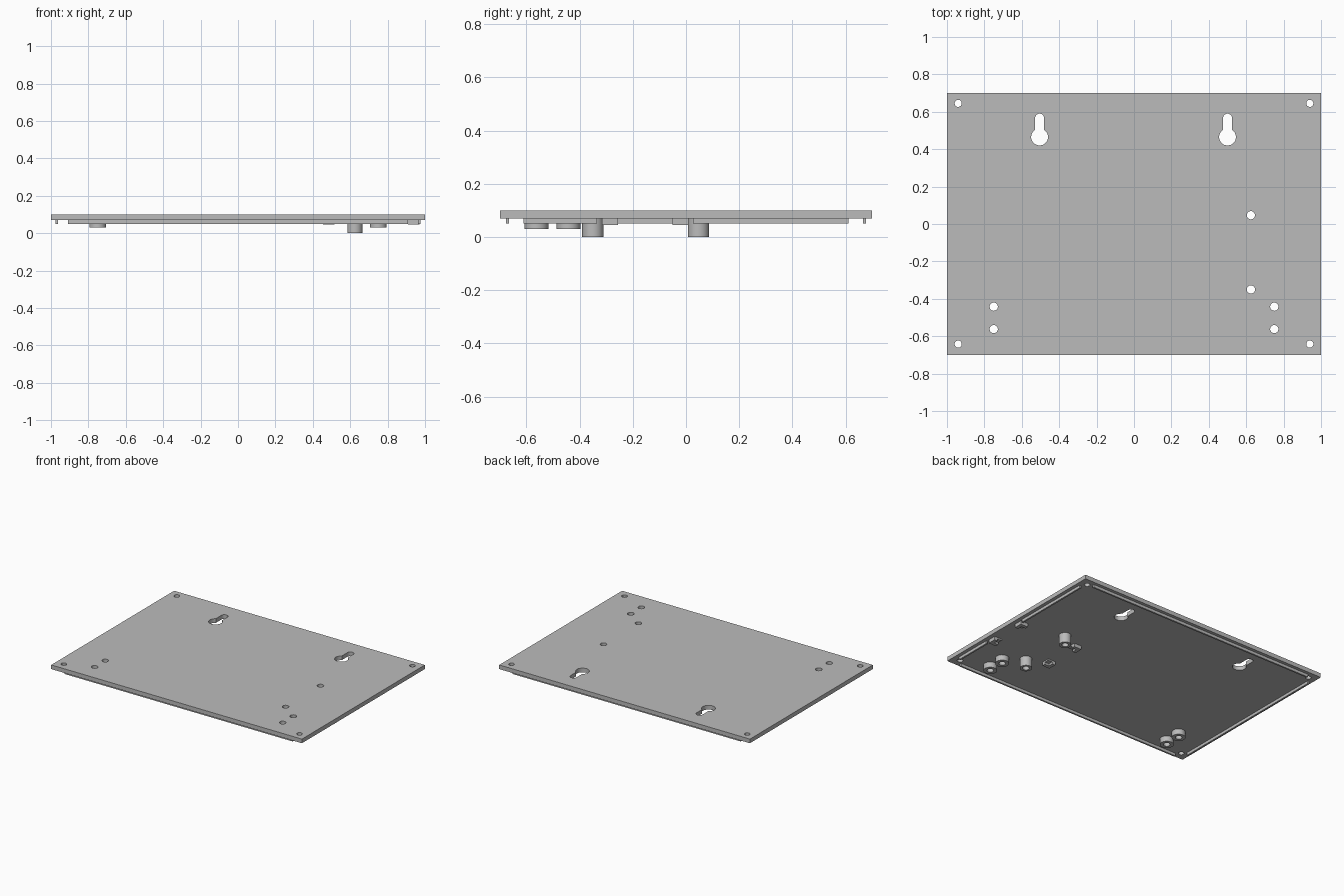
import bpy
import bmesh
from math import pi, sin, cos, asin, radians

cube = bpy.data.objects.get("Cube")
if cube:
    bpy.data.objects.remove(cube, do_unlink=True)

grey = bpy.data.materials.new("plain grey")
grey.use_nodes = True
colour = (0.5, 0.5, 0.5, 1)
grey.diffuse_color = colour
grey.node_tree.nodes["Principled BSDF"].inputs["Base Color"].default_value = colour

TOP, UNDER = 0.1, 0.07


def arc(x, y, r, start=0, end=2 * pi, n=32):
    """Points on an arc; a full turn leaves out the repeated end point."""
    count = n if end - start > 6.28 else n + 1
    return [(x + r * cos(start + (end - start) * i / n),
             y + r * sin(start + (end - start) * i / n)) for i in range(count)]


def rect(x0, x1, y0, y1):
    return [(x0, y0), (x1, y0), (x1, y1), (x0, y1)]


def keyhole(x, y, r, slot, top):
    a = asin(slot / r)
    return (arc(x, y, r, pi / 2 + a, 5 * pi / 2 - a)
            + arc(x, top - slot, slot, 0, pi, 16))


def prism(name, loops, z0, z1):
    """Extrude an outline with optional holes between two heights."""
    curve = bpy.data.curves.new(name, 'CURVE')
    curve.dimensions = '2D'
    curve.fill_mode = 'BOTH'
    curve.extrude = (z1 - z0) / 2
    for loop in loops:
        spline = curve.splines.new('POLY')
        spline.points.add(len(loop) - 1)
        for point, (x, y) in zip(spline.points, loop):
            point.co = (x, y, 0, 1)
        spline.use_cyclic_u = True
    temp = bpy.data.objects.new(name + " outline", curve)
    bpy.context.collection.objects.link(temp)
    graph = bpy.context.evaluated_depsgraph_get()
    mesh = bpy.data.meshes.new_from_object(temp.evaluated_get(graph))
    bpy.data.objects.remove(temp, do_unlink=True)

    bm = bmesh.new()
    bm.from_mesh(mesh)
    bmesh.ops.remove_doubles(bm, verts=bm.verts, dist=0.0001)
    bmesh.ops.translate(bm, verts=bm.verts, vec=(0, 0, (z0 + z1) / 2))
    bmesh.ops.recalc_face_normals(bm, faces=bm.faces)
    bm.to_mesh(mesh)
    bm.free()
    mesh.materials.clear()
    mesh.materials.append(grey)
    obj = bpy.data.objects.new(name, mesh)
    bpy.context.collection.objects.link(obj)
    bpy.ops.object.select_all(action='DESELECT')
    obj.select_set(True)
    bpy.context.view_layer.objects.active = obj
    bpy.ops.object.shade_smooth_by_angle(angle=radians(30))
    return obj


# Hollow posts under the panel: position, radius, lowest height
posts = [(0.625, y, 0.04, 0.0) for y in (-0.35, 0.047)]
posts += [(x, y, 0.045, 0.03) for x in (-0.75, 0.75) for y in (-0.562, -0.442)]

# Panel with corner holes, keyholes and post holes
loops = [rect(-1, 1, -0.7, 0.7)]
loops += [arc(x, y, 0.019) for x in (-0.94, 0.94) for y in (-0.642, 0.645)]
loops += [keyhole(x, 0.465, 0.045, 0.024, 0.59) for x in (-0.505, 0.5)]
loops += [arc(x, y, 0.022) for x, y, r, z in posts]
prism("back_panel", loops, UNDER, TOP)

for x, y, r, z in posts:
    prism("tall_post" if z == 0 else "short_post",
          [arc(x, y, r), arc(x, y, 0.022)], z, UNDER)

# Thin locating ribs along the edges, the left one broken by a gap
for name, y in (("front_rib", -0.671), ("back_rib", 0.671)):
    prism(name, [rect(-0.91, 0.91, y - 0.006, y + 0.006)], 0.05, UNDER)
prism("right_rib", [rect(-0.975, -0.963, -0.61, 0.61)], 0.05, UNDER)
for name, y0, y1 in (("left_rib_front", -0.61, -0.335), ("left_rib_back", 0.026, 0.61)):
    prism(name, [rect(0.963, 0.975, y0, y1)], 0.05, UNDER)

# Corner brackets that hold a small board, with a low inner ledge
for x, sx in ((0.455, 1), (0.97, -1)):
    for y, sy in ((-0.315, 1), (0.01, -1)):
        size, wall = 0.06, 0.025
        outline = [(0, 0), (size, 0), (size, wall), (wall, wall), (wall, size), (0, size)]
        prism("corner_bracket", [[(x + sx * u, y + sy * v) for u, v in outline]], 0.045, UNDER)
        prism("bracket_ledge", [[(x + sx * u, y + sy * v)
                                 for u, v in rect(wall, size, wall, size)]], 0.06, UNDER)
